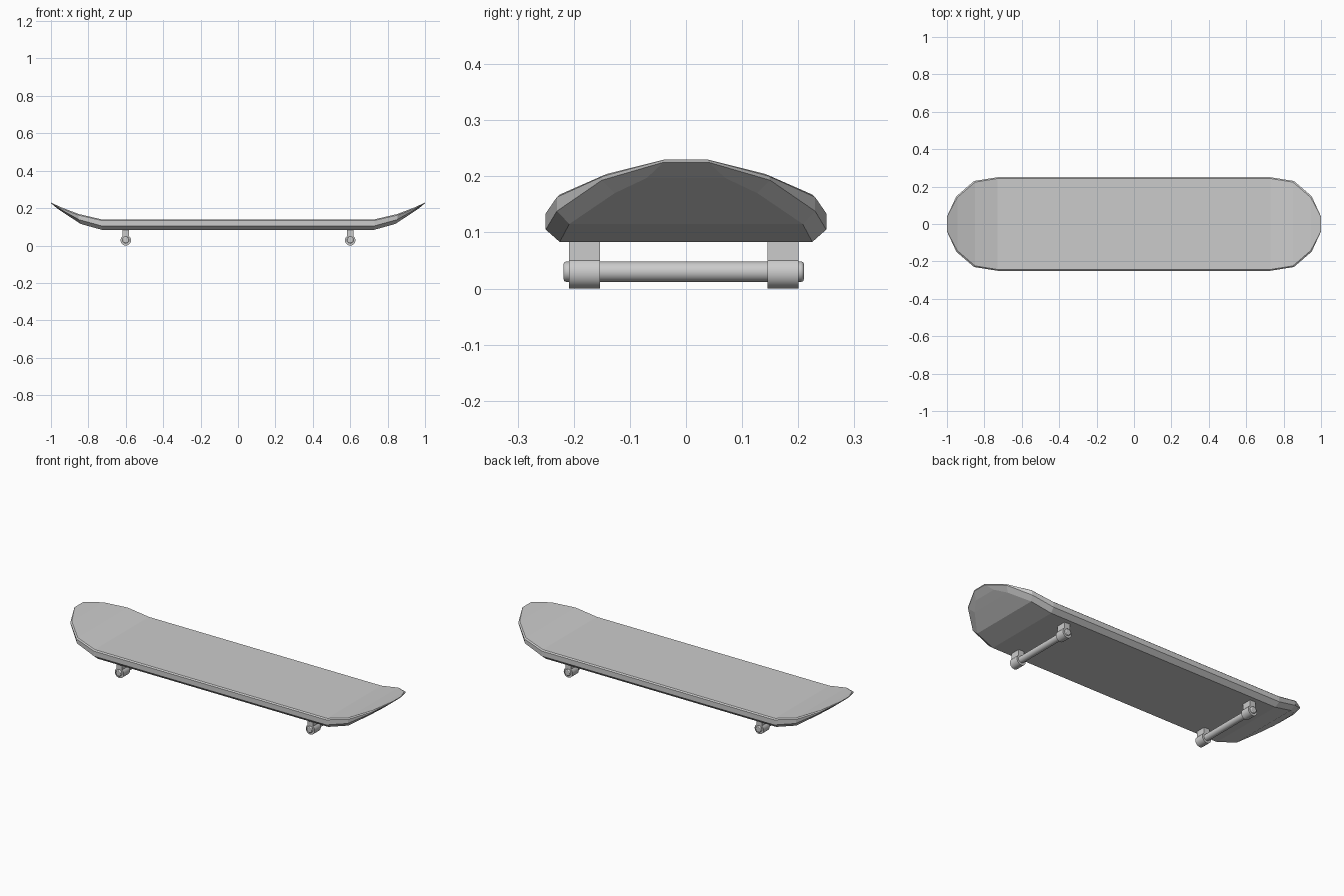
import bpy, bmesh, math

if "Cube" in bpy.data.objects:
    bpy.data.objects.remove(bpy.data.objects["Cube"])

def finish(name, bm):
    bmesh.ops.recalc_face_normals(bm, faces=bm.faces)
    me = bpy.data.meshes.new(name)
    bm.to_mesh(me)
    bm.free()
    ob = bpy.data.objects.new(name, me)
    bpy.context.collection.objects.link(ob)
    return ob

def cylinder(name, x, y, z, r, length, bevel=0.0):
    bpy.ops.mesh.primitive_cylinder_add(vertices=32, radius=r, depth=length,
                                        location=(x, y, z), rotation=(math.pi / 2, 0, 0))
    ob = bpy.context.object
    ob.name = name
    bpy.ops.object.shade_smooth_by_angle(angle=math.radians(35))
    if bevel:
        m = ob.modifiers.new("rounded_ends", 'BEVEL')
        m.width, m.segments, m.limit_method = bevel, 2, 'ANGLE'
    return ob

def box(name, loc, size):
    bpy.ops.mesh.primitive_cube_add(size=1, location=loc)
    ob = bpy.context.object
    ob.name = name
    ob.scale = size
    return ob

# Deck: half cross-sections (x, half width, z) from top edge to bottom edge
stations = [
    [(.73, .243, .140), (.73, .25, .134), (.73, .25, .105), (.725, .225, .083)],
    [(.85, .224, .168), (.855, .23, .163), (.85, .23, .138), (.84, .208, .115)],
    [(.945, .142, .204), (.95, .148, .2), (.948, .15, .193), (.925, .127, .17)],
    [(1.0, .038, .230), (1.0, .04, .229), (.999, .04, .225), (.965, .07, .197)],
]
mirrored = [[(-x, w, z) for x, w, z in s] for s in reversed(stations)]
bm = bmesh.new()
rings = []
for s in mirrored + stations:
    pts = [(x, w, z) for x, w, z in s] + [(x, -w, z) for x, w, z in reversed(s)]
    rings.append([bm.verts.new(p) for p in pts])
for a, b in zip(rings, rings[1:]):
    for i in range(8):
        j = (i + 1) % 8
        bm.faces.new((a[i], a[j], b[j], b[i]))
# Tips are closed in strips because the underside edge is set back
for r in (rings[0], rings[-1]):
    for i in range(3):
        bm.faces.new((r[i], r[i + 1], r[6 - i], r[7 - i]))
finish("deck", bm)

# Trucks: an axle held by two hanger posts with round clamps
for side, x in (("left", -.6), ("right", .6)):
    cylinder(side + "_axle", x, -.004, .03, .018, .428, .004)
    for end, y in (("front", -.181), ("back", .173)):
        cylinder(f"{side}_{end}_clamp", x, y, .028, .028, .055)
        box(f"{side}_{end}_post", (x, y, .06), (.034, .055, .056))
